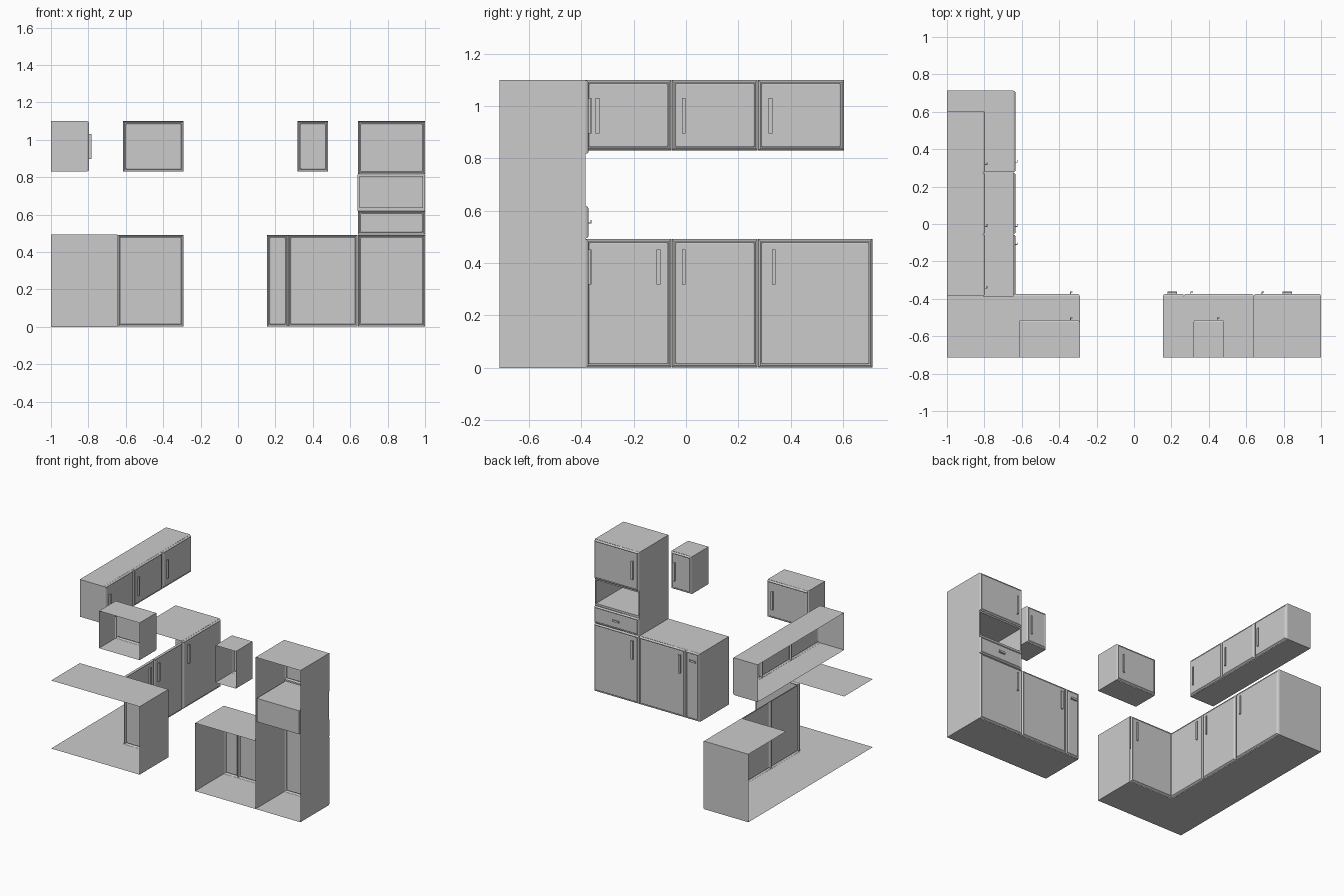
import bpy, bmesh

if "Cube" in bpy.data.objects:
    bpy.data.objects.remove(bpy.data.objects["Cube"])

H, TOP, LOW = 0.493, 1.1, 0.83      # worktop height, top and underside of wall units
YB, YE = -0.713, 0.713              # back and far end of the room
YF, XF = -0.384, -0.645             # front planes of the base units
YU, XU = -0.523, -0.807             # front planes of the wall units


def make(name, polys):
    """Object from a list of polygons, with touching corners merged."""
    bm = bmesh.new()
    for p in polys:
        bm.faces.new([bm.verts.new(c) for c in p])
    bmesh.ops.remove_doubles(bm, verts=bm.verts, dist=1e-5)
    bmesh.ops.recalc_face_normals(bm, faces=bm.faces)
    me = bpy.data.meshes.new(name)
    bm.to_mesh(me)
    bm.free()
    ob = bpy.data.objects.new(name, me)
    bpy.context.collection.objects.link(ob)
    return ob


def rect(axis, pos, a0, a1, b0, b1):
    """Rectangle perpendicular to an axis."""
    pts = []
    for a, b in ((a0, b0), (a1, b0), (a1, b1), (a0, b1)):
        c = [a, b]
        c.insert(axis, pos)
        pts.append(tuple(c))
    return pts


def shell(name, x, y, z, sides):
    """Thin carcase; sides picks walls such as 'x-' or 'z+'."""
    r = (x, y, z)
    polys = []
    for s in sides.split():
        ax = "xyz".index(s[0])
        o = [r[i] for i in range(3) if i != ax]
        polys.append(rect(ax, r[ax][s[1] == '+'], *o[0], *o[1]))
    return make(name, polys)


def place(face, plane, u, d, z):
    return (u, plane + d, z) if face == 'y' else (plane + d, u, z)


def front(name, face, plane, u0, u1, z0, z1):
    """Door or drawer front: stepped edge around a flat field."""
    loops = []
    for ins, d in ((0.001, 0), (0.004, 0.007), (0.009, 0.011), (0.014, 0.009), (0.018, 0.011)):
        loops.append([place(face, plane, u, d, z) for u, z in (
            (u0 + ins, z0 + ins), (u1 - ins, z0 + ins), (u1 - ins, z1 - ins), (u0 + ins, z1 - ins))])
    polys = [loops[-1]]
    for a, b in zip(loops, loops[1:]):
        polys += [(a[i], a[(i + 1) % 4], b[(i + 1) % 4], b[i]) for i in range(4)]
    make(name, polys)


def handle(name, face, plane, u, z, length=0.134, upright=True):
    """L-section pull centred on (u, z)."""
    prof = [(-0.007, 0.011), (-0.003, 0.011), (-0.003, 0.019),
            (0.007, 0.019), (0.007, 0.023), (-0.007, 0.023)]
    ends = []
    for s in (-length / 2, length / 2):
        ends.append([place(face, plane, u + (w if upright else s), d, z + (s if upright else w))
                     for w, d in prof])
    a, b = ends
    n = len(prof)
    make(name, [a, b] + [(a[i], a[(i + 1) % n], b[(i + 1) % n], b[i]) for i in range(n)])


# Corner base unit: L floor, worktop with a cut-out, two end panels, open back
make("corner_base_carcase", [
    [(-1, YB, 0), (-0.29, YB, 0), (-0.29, YF, 0), (XF, YF, 0), (XF, YE, 0), (-1, YE, 0)],
    rect(2, H, -1, -0.29, YB, YF),
    rect(2, H, -1, XF, 0.28, YE),
    rect(1, YE, -1, XF, 0, H),
    rect(0, -0.29, YB, YF, 0, H)])
front("corner_base_door", 'y', YF, XF, -0.29, 0, H)
handle("corner_base_handle", 'y', YF, -0.335, 0.385)

# Left run: base and wall doors
wall_ends = (-0.055, 0.275, 0.605)
base_ends = (-0.055, 0.275, YE)
starts = (YF, -0.055, 0.275)
for i in range(3):
    front(f"left_base_door_{i}", 'x', XF, starts[i], base_ends[i], 0, H)
    handle(f"left_base_handle_{i}", 'x', XF, (-0.105, -0.008, 0.335)[i], 0.385)
    front(f"left_wall_door_{i}", 'x', XU, starts[i], wall_ends[i], LOW, TOP)
    handle(f"left_wall_handle_{i}", 'x', XU, (-0.338, -0.008, 0.323)[i], 0.963)
shell("left_wall_carcase", (-1, XU), (YF, 0.605), (LOW, TOP), "y- y+ z- z+")

# Two single wall units
for tag, x0, x1, hx in (("middle", -0.615, -0.29, -0.335), ("right", 0.318, 0.482, 0.45)):
    shell(f"{tag}_wall_carcase", (x0, x1), (YB, YU), (LOW, TOP), "x- x+ z- z+")
    front(f"{tag}_wall_door", 'y', YU, x0, x1, LOW, TOP)
    handle(f"{tag}_wall_handle", 'y', YU, hx, 0.963)

# Right base unit with a narrow pull-out
shell("right_base_carcase", (0.155, 0.64), (YB, YF), (0, H), "x- z- z+")
front("pullout_front", 'y', YF, 0.155, 0.267, 0, H)
front("right_base_door", 'y', YF, 0.267, 0.64, 0, H)
handle("pullout_handle", 'y', YF, 0.205, 0.432, 0.05, False)
handle("right_base_handle", 'y', YF, 0.309, 0.385)

# Tall unit: doors, drawer and open niche
shell("tall_carcase", (0.64, 1), (YB, YF), (0, TOP), "x- x+ z- z+")
front("tall_lower_door", 'y', YF, 0.64, 1, 0, H)
front("tall_drawer_front", 'y', YF, 0.64, 1, H, 0.62)
front("tall_upper_door", 'y', YF, 0.64, 1, 0.815, TOP)
handle("tall_lower_handle", 'y', YF, 0.689, 0.385)
handle("tall_upper_handle", 'y', YF, 0.689, 0.963)
handle("tall_drawer_handle", 'y', YF, 0.82, 0.558, 0.05, False)
shell("niche_box", (0.65, 0.99), (YB, YF), (0.635, 0.805), "x- x+ y- z- z+")
make("niche_frame", [
    rect(1, YF, 0.64, 0.65, 0.62, 0.815), rect(1, YF, 0.99, 1, 0.62, 0.815),
    rect(1, YF, 0.65, 0.99, 0.62, 0.635), rect(1, YF, 0.65, 0.99, 0.805, 0.815)])
